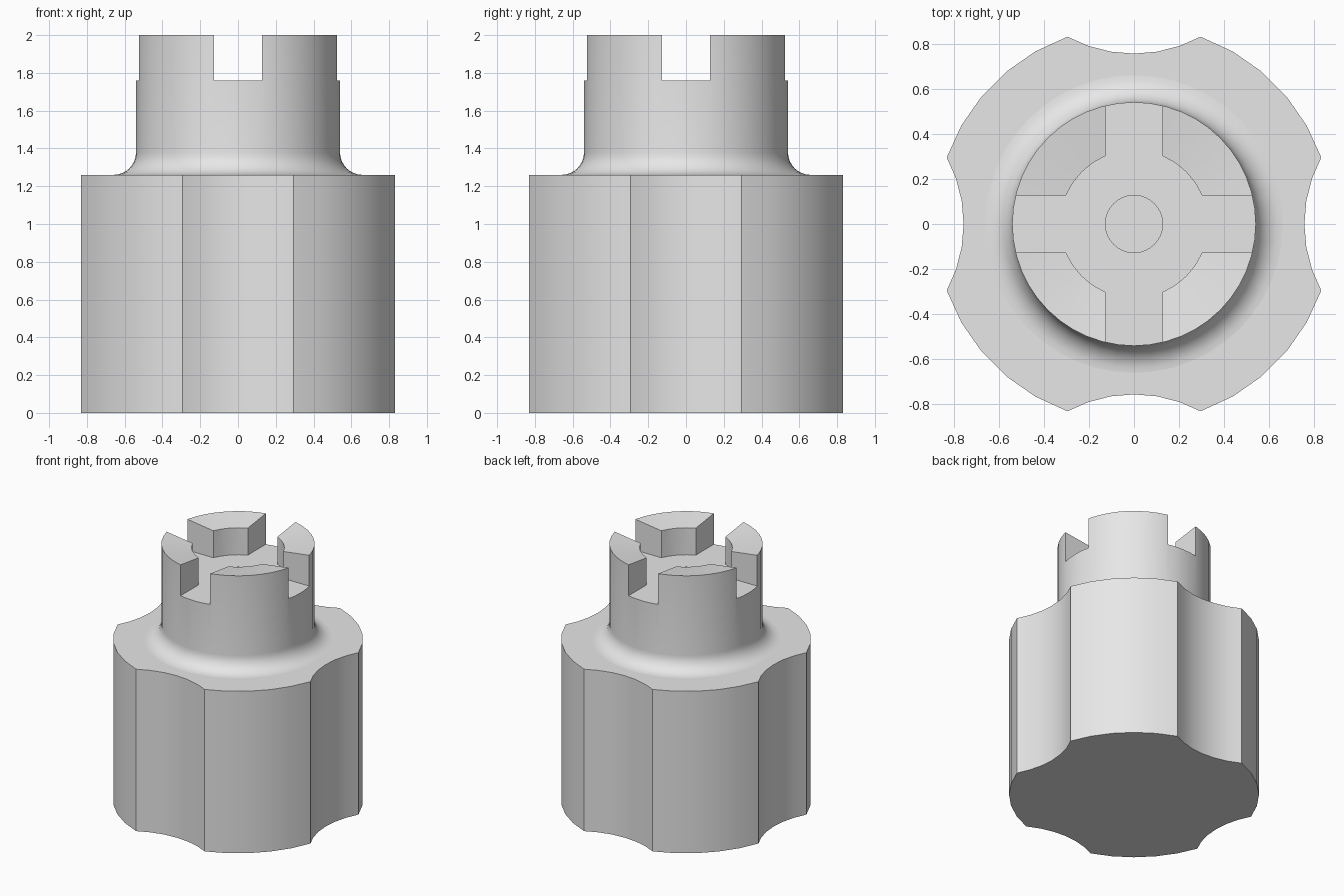
import bpy
import bmesh
from math import atan2, cos, hypot, pi, radians, sin
from mathutils import Matrix, Vector

if "Cube" in bpy.data.objects:
    bpy.data.objects.remove(bpy.data.objects["Cube"])

grey = bpy.data.materials.new("plain grey")
grey.use_nodes = True
grey.diffuse_color = (0.8, 0.8, 0.8, 1)
grey.node_tree.nodes["Principled BSDF"].inputs["Base Color"].default_value = (0.8, 0.8, 0.8, 1)

SHOULDER, FLOOR, TOP = 1.26, 1.76, 2.0
GRIP_R, NECK_R, BORE_R, HOLE_R = 0.881, 0.54, 0.327, 0.127
SLOT = 0.127


def finish(name, bm):
    bmesh.ops.recalc_face_normals(bm, faces=bm.faces)
    mesh = bpy.data.meshes.new(name)
    bm.to_mesh(mesh)
    bm.free()
    mesh.materials.append(grey)
    obj = bpy.data.objects.new(name, mesh)
    bpy.context.collection.objects.link(obj)
    return obj


def select(obj):
    bpy.ops.object.select_all(action="DESELECT")
    obj.select_set(True)
    bpy.context.view_layer.objects.active = obj


def arc(cx, cy, r, start, end, steps):
    angles = [start + (end - start) * i / steps for i in range(steps + 1)]
    return [(cx + r * cos(a), cy + r * sin(a)) for a in angles]


def four_fold(points):
    """Repeat a quarter outline around the z axis."""
    return [Matrix.Rotation(k * pi / 2, 2) @ Vector(p) for k in range(4) for p in points]


def prism(name, outline, low, high):
    bm = bmesh.new()
    face = bm.faces.new([bm.verts.new((x, y, low)) for x, y in outline])
    extruded = bmesh.ops.extrude_face_region(bm, geom=[face], use_keep_orig=True)
    top = [v for v in extruded["geom"] if isinstance(v, bmesh.types.BMVert)]
    bmesh.ops.translate(bm, verts=top, vec=(0, 0, high - low))
    return finish(name, bm)


def lathe(name, profile, steps):
    bm = bmesh.new()
    verts = [bm.verts.new((r, 0, z)) for r, z in profile]
    edges = [bm.edges.new(pair) for pair in zip(verts, verts[1:])]
    bmesh.ops.spin(bm, geom=verts + edges, cent=(0, 0, 0), axis=(0, 0, 1),
                   angle=2 * pi, steps=steps, use_merge=True)
    bmesh.ops.remove_doubles(bm, verts=bm.verts, dist=0.0001)
    return finish(name, bm)


def cut(target, cutter):
    mod = target.modifiers.new("cut", "BOOLEAN")
    mod.operation = "DIFFERENCE"
    mod.solver = "EXACT"
    mod.object = cutter
    select(target)
    bpy.ops.object.modifier_apply(modifier=mod.name)
    bpy.data.objects.remove(cutter)


# Grip: a round body with four shallow concave scallops
half, depth = 0.295, 0.075
scallop_r = (half ** 2 + depth ** 2) / (2 * depth)
corner_x = (GRIP_R ** 2 - half ** 2) ** 0.5
centre_x = corner_x - depth + scallop_r
swing = atan2(half, centre_x - corner_x)
corner = atan2(half, corner_x)
quarter = arc(centre_x, 0, scallop_r, pi + swing, pi - swing, 6)
quarter += arc(0, 0, GRIP_R, corner, pi / 2 - corner, 5)[1:-1]
grip = prism("grip", four_fold(quarter), 0, SHOULDER)

# Neck: a turned stem with a fillet foot and a slightly dished top
fillet = 0.12
foot = arc(NECK_R + fillet, SHOULDER + fillet, fillet, 1.5 * pi, pi, 8)
dish = TOP - 0.03 * NECK_R / (NECK_R - BORE_R)
profile = [(0, SHOULDER - 0.06), (NECK_R + fillet, SHOULDER - 0.06)]
profile += foot + [(NECK_R, TOP), (0, dish)]
neck = lathe("slotted_neck", profile, 48)

# Crossed slots and round pocket, then the centre hole
inner = atan2(SLOT, (BORE_R ** 2 - SLOT ** 2) ** 0.5)
pocket = [(0.7, -SLOT), (0.7, SLOT)] + arc(0, 0, BORE_R, inner, pi / 2 - inner, 4)
cut(neck, prism("pocket_cutter", four_fold(pocket), FLOOR, TOP + 0.2))
cut(neck, prism("hole_cutter", arc(0, 0, HOLE_R, 0, 2 * pi, 32)[:-1], SHOULDER + 0.1, TOP + 0.2))

for part in (grip, neck):
    select(part)
    bpy.ops.object.shade_smooth_by_angle(angle=radians(30))
